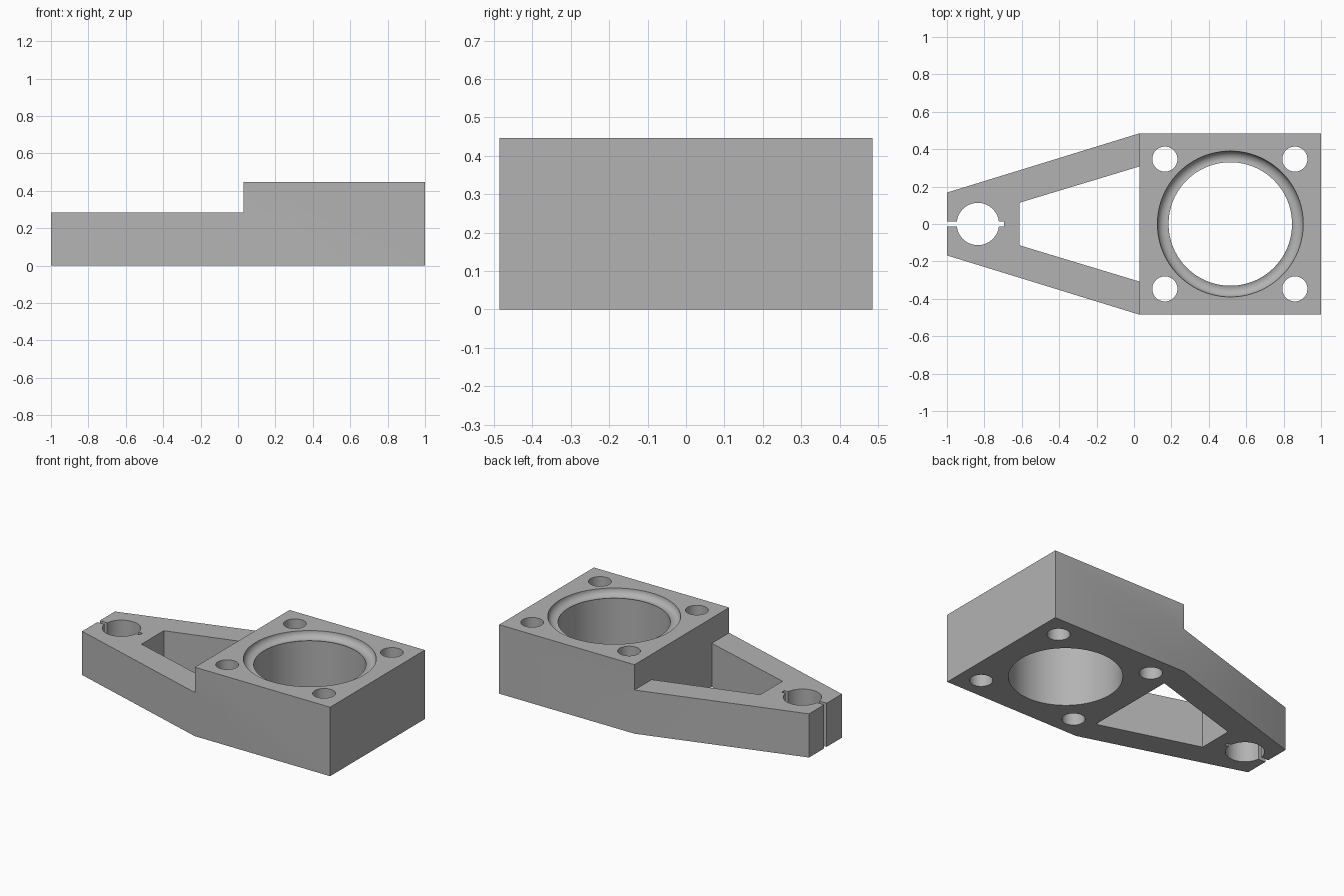
import bpy
import bmesh
import math

cube = bpy.data.objects.get("Cube")
if cube:
    bpy.data.objects.remove(cube, do_unlink=True)

grey = bpy.data.materials.new("plain grey")
grey.use_nodes = True
colour = (0.45, 0.45, 0.45, 1)
grey.diffuse_color = colour
grey.node_tree.nodes["Principled BSDF"].inputs["Base Color"].default_value = colour

HEIGHT, ARM_HEIGHT = 0.447, 0.283
HALF, STEP_X, BORE_X = 0.485, 0.03, 0.515


def finish(name, bm):
    bmesh.ops.recalc_face_normals(bm, faces=bm.faces)
    mesh = bpy.data.meshes.new(name)
    bm.to_mesh(mesh)
    bm.free()
    mesh.materials.append(grey)
    obj = bpy.data.objects.new(name, mesh)
    bpy.context.collection.objects.link(obj)
    return obj


def prism(name, outline, low, high):
    """Extrude a plan outline from low to high."""
    bm = bmesh.new()
    base = bm.faces.new([bm.verts.new((x, y, low)) for x, y in outline])
    top = bmesh.ops.extrude_face_region(bm, geom=[base])
    verts = [g for g in top["geom"] if isinstance(g, bmesh.types.BMVert)]
    bmesh.ops.translate(bm, verts=verts, vec=(0, 0, high - low))
    return finish(name, bm)


def mirrored(points):
    """Close a half outline across the centre line."""
    return points + [(x, -y) for x, y in reversed(points)]


def circle(cx, cy, radius, count=64):
    angles = [2 * math.pi * i / count for i in range(count)]
    return [(cx + radius * math.cos(a), cy + radius * math.sin(a)) for a in angles]


def lathe(name, profile, cx, count=96):
    """Turn a closed (radius, z) profile about a vertical axis at cx."""
    bm = bmesh.new()
    rings = [[bm.verts.new((x + cx, y, z)) for x, y in circle(0, 0, r, count)]
             for r, z in profile]
    for a, b in zip(rings, rings[1:]):
        for i in range(count):
            j = (i + 1) % count
            bm.faces.new((a[i], a[j], b[j], b[i]))
    bm.faces.new(rings[0])
    bm.faces.new(rings[-1])
    return finish(name, bm)


# Solid blank: square housing with a tapered arm
bracket = prism("bearing_bracket",
                mirrored([(-1, 0.168), (STEP_X, HALF), (1, HALF)]), 0, HEIGHT)

# Arm window and the step down to arm height
cutters = [
    prism("window_cutter", mirrored([(-0.612, 0.114), (STEP_X, 0.308)]), -1, 1),
    prism("step_cutter", mirrored([(-2, 1), (STEP_X, 1)]), ARM_HEIGHT, 1),
]

# Clamp hole with its split and relief notch
cutters += [
    prism("clamp_hole_cutter", circle(-0.835, 0, 0.113), -1, 1),
    prism("clamp_slot_cutter", mirrored([(-2, 0.013), (-0.695, 0.013)]), -1, 1),
]

# Four bolt holes
for x in (0.165, 0.86):
    for y in (-0.347, 0.347):
        cutters.append(prism("bolt_hole_cutter", circle(x, y, 0.067, 48), -1, 1))

# Main bore with a concave cove around its top rim
BORE_R, COVE_R, COVE_MID = 0.33, 0.042, 0.348
end = math.acos((BORE_R - COVE_MID) / COVE_R)
cove = [(COVE_MID + COVE_R * math.cos(end * (1 - i / 12)),
         HEIGHT - COVE_R * math.sin(end * (1 - i / 12))) for i in range(13)]
cutters.append(lathe("bore_cutter",
                     [(BORE_R, -1)] + cove + [(cove[-1][0], 1)], BORE_X))

for cutter in cutters:
    cut = bracket.modifiers.new(cutter.name, "BOOLEAN")
    cut.operation = "DIFFERENCE"
    cut.solver = "EXACT"
    cut.object = cutter

# Bake the cuts, then discard the cutters
graph = bpy.context.evaluated_depsgraph_get()
bracket_mesh = bpy.data.meshes.new_from_object(bracket.evaluated_get(graph))
bracket.modifiers.clear()
bracket.data = bracket_mesh
for cutter in cutters:
    bpy.data.objects.remove(cutter, do_unlink=True)

bpy.ops.object.select_all(action="DESELECT")
bracket.select_set(True)
bpy.context.view_layer.objects.active = bracket
bpy.ops.object.shade_smooth_by_angle(angle=math.radians(30))
